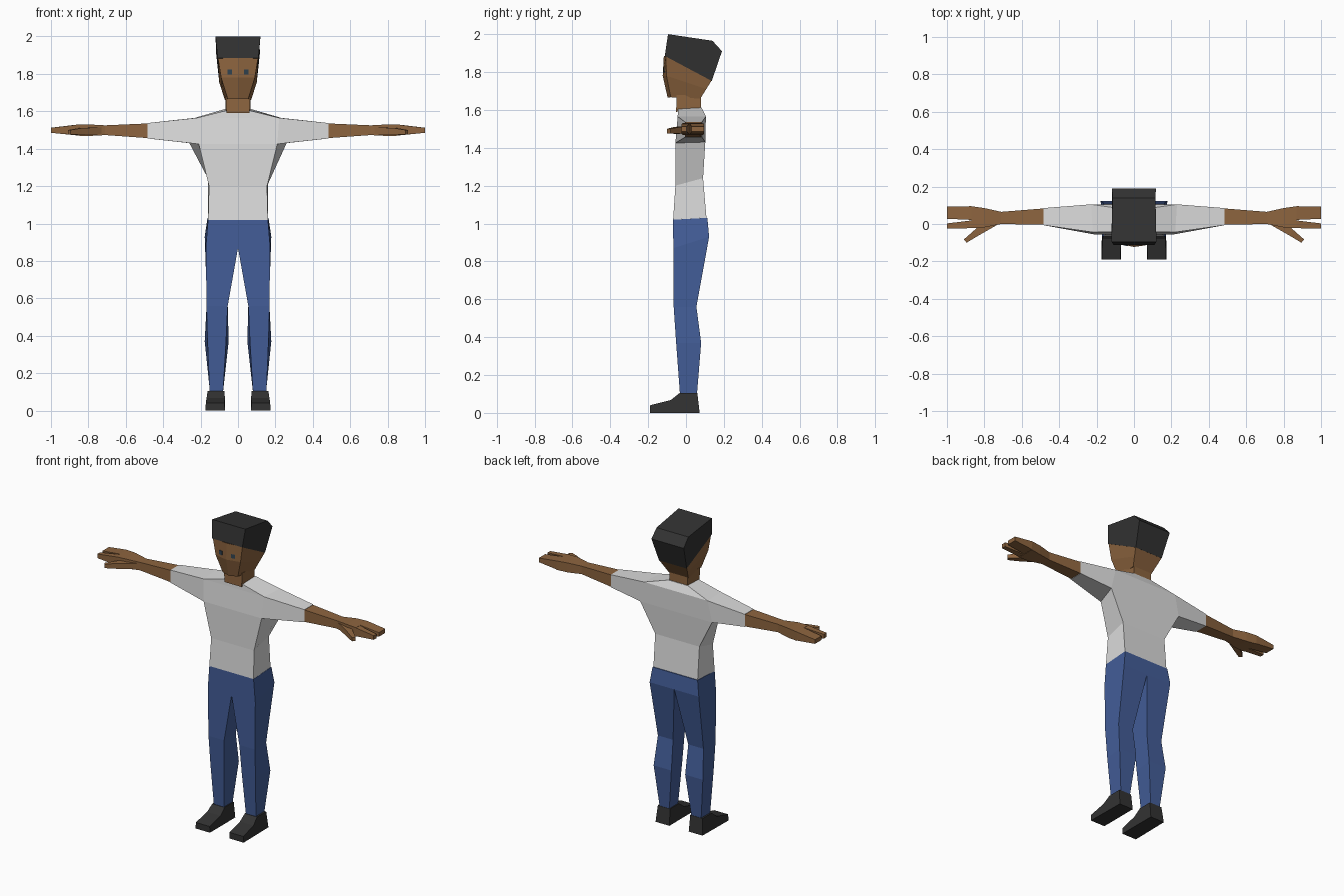
import bpy, bmesh

if "Cube" in bpy.data.objects:
    bpy.data.objects.remove(bpy.data.objects["Cube"])


def material(name, rgb):
    m = bpy.data.materials.new(name)
    m.diffuse_color = (*rgb, 1)
    m.use_nodes = True
    m.node_tree.nodes["Principled BSDF"].inputs["Base Color"].default_value = m.diffuse_color
    return m


SKIN = material("brown skin", (0.27, 0.13, 0.05))
SHIRT = material("light grey cloth", (0.72, 0.72, 0.72))
DENIM = material("blue denim", (0.057, 0.112, 0.32))
DARK = material("dark grey", (0.032, 0.032, 0.032))
EYE = material("slate eye", (0.03, 0.055, 0.08))


def loft(name, rings, mat, mirror=False):
    """Skin a run of equal-sized rings, cap both ends, optionally mirror in x."""
    bm = bmesh.new()
    vs = [[bm.verts.new(p) for p in r] for r in rings]
    n = len(rings[0])
    for a, b in zip(vs, vs[1:]):
        for i in range(n):
            j = (i + 1) % n
            bm.faces.new((a[i], a[j], b[j], b[i]))
    bm.faces.new(vs[0])
    bm.faces.new(vs[-1])
    if mirror:
        geo = bmesh.ops.duplicate(bm, geom=bm.verts[:] + bm.edges[:] + bm.faces[:])["geom"]
        for v in geo:
            if isinstance(v, bmesh.types.BMVert):
                v.co.x *= -1
    bmesh.ops.recalc_face_normals(bm, faces=bm.faces)
    me = bpy.data.meshes.new(name)
    bm.to_mesh(me)
    bm.free()
    me.materials.append(mat)
    ob = bpy.data.objects.new(name, me)
    bpy.context.collection.objects.link(ob)
    return ob


def level(front, back):
    """Symmetric horizontal ring from front and back corners (half width, y, z)."""
    (fx, fy, fz), (bx, by, bz) = front, back
    return [(-fx, fy, fz), (fx, fy, fz), (bx, by, bz), (-bx, by, bz)]


def arm_ring(x, y0, y1, z0, z1):
    return [(x, y0, z0), (x, y1, z0), (x, y1, z1), (x, y0, z1)]


def leg_ring(z, front, back, zb=None):
    """Ring from front and back edges (inner x, outer x, y)."""
    zb = z if zb is None else zb
    return [(front[0], front[2], z), (front[1], front[2], z),
            (back[1], back[2], zb), (back[0], back[2], zb)]


# Shirt body
loft("shirt_body", [
    level((0.16, -0.068, 1.02), (0.16, 0.108, 1.03)),
    level((0.155, -0.056, 1.20), (0.16, 0.09, 1.24)),
    level((0.21, -0.056, 1.425), (0.26, 0.102, 1.43)),
    level((0.22, -0.044, 1.565), (0.23, 0.105, 1.565)),
    level((0.06, -0.042, 1.605), (0.07, 0.082, 1.612)),
], SHIRT)

# Sleeves, continuing the shoulders
loft("sleeves", [
    [(0.21, -0.056, 1.425), (0.26, 0.102, 1.43), (0.23, 0.105, 1.565), (0.22, -0.044, 1.565)],
    arm_ring(0.485, -0.006, 0.085, 1.455, 1.537),
], SHIRT, True)

# Forearms and palms
loft("forearms", [
    arm_ring(0.485, -0.004, 0.083, 1.457, 1.535),
    arm_ring(0.71, 0.0, 0.065, 1.473, 1.525),
    arm_ring(0.80, -0.018, 0.085, 1.468, 1.53),
    arm_ring(0.87, -0.022, 0.095, 1.47, 1.528),
], SKIN, True)

# Fingers: wide group, index finger and thumb
loft("fingers", [arm_ring(0.87, 0.022, 0.095, 1.472, 1.528),
                 arm_ring(1.0, 0.028, 0.094, 1.485, 1.512)], SKIN, True)
loft("index_fingers", [arm_ring(0.86, -0.022, 0.02, 1.472, 1.528),
                       arm_ring(1.0, -0.025, 0.003, 1.485, 1.512)], SKIN, True)
loft("thumbs", [
    [(0.73, -0.004, z) for z in (1.478, 1.515)] + [(0.80, 0.02, z) for z in (1.515, 1.478)],
    [(0.835, -0.064, z) for z in (1.474, 1.51)] + [(0.85, -0.03, z) for z in (1.51, 1.474)],
    [(0.895, -0.10, z) for z in (1.476, 1.5)] + [(0.91, -0.083, z) for z in (1.5, 1.476)],
], SKIN, True)

# Trousers: two legs meeting at the centre line
loft("trousers", [
    leg_ring(1.02, (0, 0.16, -0.068), (0, 0.163, 0.113), 1.03),
    leg_ring(0.87, (0, 0.172, -0.067), (0, 0.178, 0.122), 0.93),
    leg_ring(0.56, (0.055, 0.168, -0.065), (0.055, 0.165, 0.055)),
    leg_ring(0.37, (0.064, 0.163, -0.052), (0.05, 0.178, 0.08)),
    leg_ring(0.10, (0.08, 0.152, -0.032), (0.08, 0.15, 0.058)),
], DENIM, True)


def side_profile(name, pts, mat, mirror=False):
    """Side outline (y, z, x0, x1) stretched across x."""
    loft(name, [[(a, y, z) for y, z, a, b in pts], [(b, y, z) for y, z, a, b in pts]], mat, mirror)


# Shoes
side_profile("shoes", [
    (0.072, 0, 0.07, 0.17), (0.06, 0.105, 0.073, 0.162), (-0.034, 0.105, 0.073, 0.162),
    (-0.08, 0.068, 0.07, 0.168), (-0.19, 0.04, 0.072, 0.172), (-0.19, 0, 0.07, 0.174),
], DARK, True)

# Neck
loft("neck", [level((0.062, -0.052, 1.59), (0.066, 0.078, 1.60)),
              level((0.066, -0.05, 1.68), (0.066, 0.078, 1.68))], SKIN)


def head_ring(centre, front, back):
    (fx, fy, fz), (bx, by, bz) = front, back
    return [(0, *centre), (fx, fy, fz), (bx, by, bz), (-bx, by, bz), (-fx, fy, fz)]


# Face with a ridge down the middle
loft("face", [
    head_ring((-0.097, 1.665), (0.055, -0.08, 1.667), (0.07, 0.076, 1.66)),
    head_ring((-0.123, 1.78), (0.09, -0.103, 1.78), (0.086, 0.107, 1.71)),
    head_ring((-0.117, 1.885), (0.107, -0.107, 1.885), (0.1, 0.135, 1.755)),
], SKIN)

# Hair block
side_profile("hair", [(y, z, -w, w) for y, z, w in (
    (-0.112, 1.885, 0.109), (-0.095, 2.0, 0.12), (0.14, 1.965, 0.115),
    (0.19, 1.91, 0.117), (0.136, 1.753, 0.1))], DARK)

# Eyes
loft("eyes", [[(x, y + (x - 0.045) * 0.2, z) for x, z in
               ((0.033, 1.797), (0.057, 1.797), (0.057, 1.823), (0.033, 1.823))]
              for y in (-0.1165, -0.111)], EYE, True)
